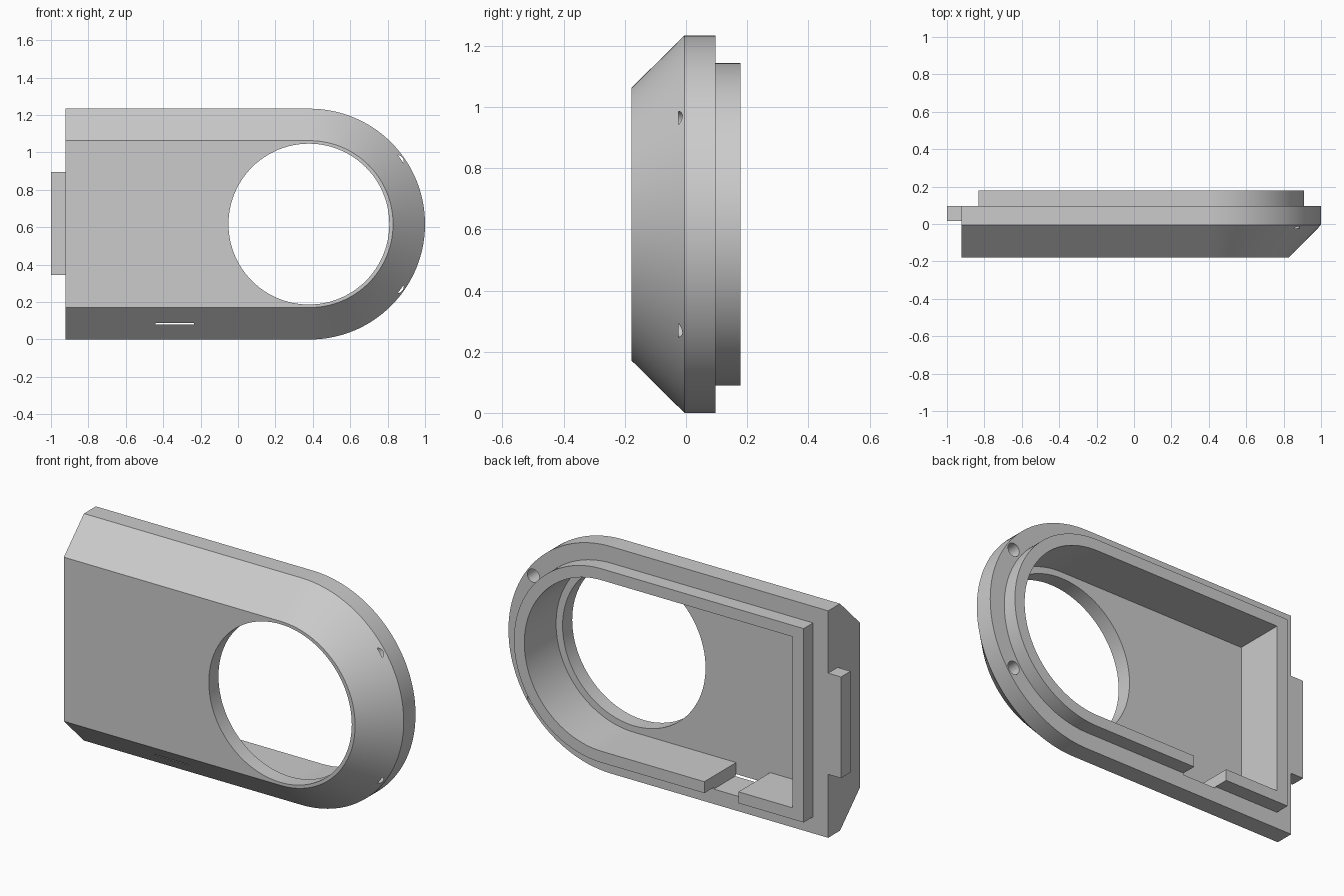
import bpy, bmesh, math
from mathutils import Matrix

if "Cube" in bpy.data.objects:
    bpy.data.objects.remove(bpy.data.objects["Cube"])

CX, CZ, R = 0.383, 0.617, 0.617       # centre and radius of the round end
LEFT = -0.923                         # flat end
FRONT, EDGE, FLANGE, BACK = -0.178, -0.005, 0.097, 0.178
FLOOR = -0.095                        # inner face of the front wall

grey = bpy.data.materials.new("light grey plastic")
grey.use_nodes = True
grey.diffuse_color = (0.6, 0.6, 0.6, 1)
grey.node_tree.nodes["Principled BSDF"].inputs["Base Color"].default_value = (0.6, 0.6, 0.6, 1)


def make(name, bm):
    bmesh.ops.recalc_face_normals(bm, faces=bm.faces)
    mesh = bpy.data.meshes.new(name)
    bm.to_mesh(mesh)
    bm.free()
    obj = bpy.data.objects.new(name, mesh)
    bpy.context.collection.objects.link(obj)
    mesh.materials.append(grey)
    return obj


def outline(bm, y, r, left, steps=72):
    """Rectangle with one round end, drawn at depth y."""
    pts = [(left, CZ + r), (left, CZ - r)]
    for i in range(steps + 1):
        a = math.pi * (i / steps - 0.5)
        pts.append((CX + r * math.cos(a), CZ + r * math.sin(a)))
    return [bm.verts.new((x, y, z)) for x, z in pts]


def loft(name, sections):
    bm = bmesh.new()
    rings = [outline(bm, *s) for s in sections]
    n = len(rings[0])
    for a, b in zip(rings, rings[1:]):
        for i in range(n):
            j = (i + 1) % n
            bm.faces.new((a[i], a[j], b[j], b[i]))
    bm.faces.new(rings[0])
    bm.faces.new(rings[-1])
    return make(name, bm)


def box(name, x, y, z):
    bm = bmesh.new()
    bmesh.ops.create_cube(bm, size=1)
    for v in bm.verts:
        v.co = [a + (b - a) * (c + 0.5) for c, (a, b) in zip(v.co, (x, y, z))]
    return make(name, bm)


def cylinder(name, x, z, r, y0, y1, sides):
    bm = bmesh.new()
    place = Matrix.Translation((x, (y0 + y1) / 2, z)) @ Matrix.Rotation(math.pi / 2, 4, 'X')
    bmesh.ops.create_cone(bm, cap_ends=True, segments=sides, radius1=r, radius2=r,
                          depth=y1 - y0, matrix=place)
    return make(name, bm)


# Chamfered housing with a raised rear lip
housing = loft("housing", [
    (FRONT, R - 0.171, LEFT), (EDGE, R, LEFT), (FLANGE, R, LEFT),
    (FLANGE, 0.527, -0.832), (BACK, 0.527, -0.832)])

# Cutters: cavity, round window, lip notch and two blind screw holes
cutters = [
    loft("cavity_cutter", [(FLOOR, 0.465, -0.765), (0.3, 0.465, -0.765)]),
    cylinder("window_cutter", 0.379, CZ, 0.43, -0.4, 0.4, 96),
    box("notch_cutter", (-0.44, -0.235), (FLOOR, 0.3), (0.081, 0.2)),
]
for side in (-1, 1):
    a = side * math.radians(35.5)
    cutters.append(cylinder("screw_hole_cutter", CX + 0.574 * math.cos(a),
                            CZ + 0.574 * math.sin(a), 0.036, -0.024, 0.15, 32))
for c in cutters:
    c.hide_render = True
    mod = housing.modifiers.new(c.name, 'BOOLEAN')
    mod.operation = 'DIFFERENCE'
    mod.solver = 'EXACT'
    mod.object = c

# Bake the cuts, then remove the cutters
bpy.context.view_layer.update()
cut = bpy.data.meshes.new_from_object(
    housing.evaluated_get(bpy.context.evaluated_depsgraph_get()))
housing.modifiers.clear()
housing.data = cut
for c in cutters:
    bpy.data.objects.remove(c)
cut.materials.clear()
cut.materials.append(grey)

# Locking tab on the flat end
box("end_tab", (-1.0, LEFT), (0.015, FLANGE), (0.345, 0.895))

# Smooth curved walls, crisp edges
bpy.ops.object.select_all(action='DESELECT')
housing.select_set(True)
bpy.context.view_layer.objects.active = housing
bpy.ops.object.shade_smooth_by_angle(angle=math.radians(25))
